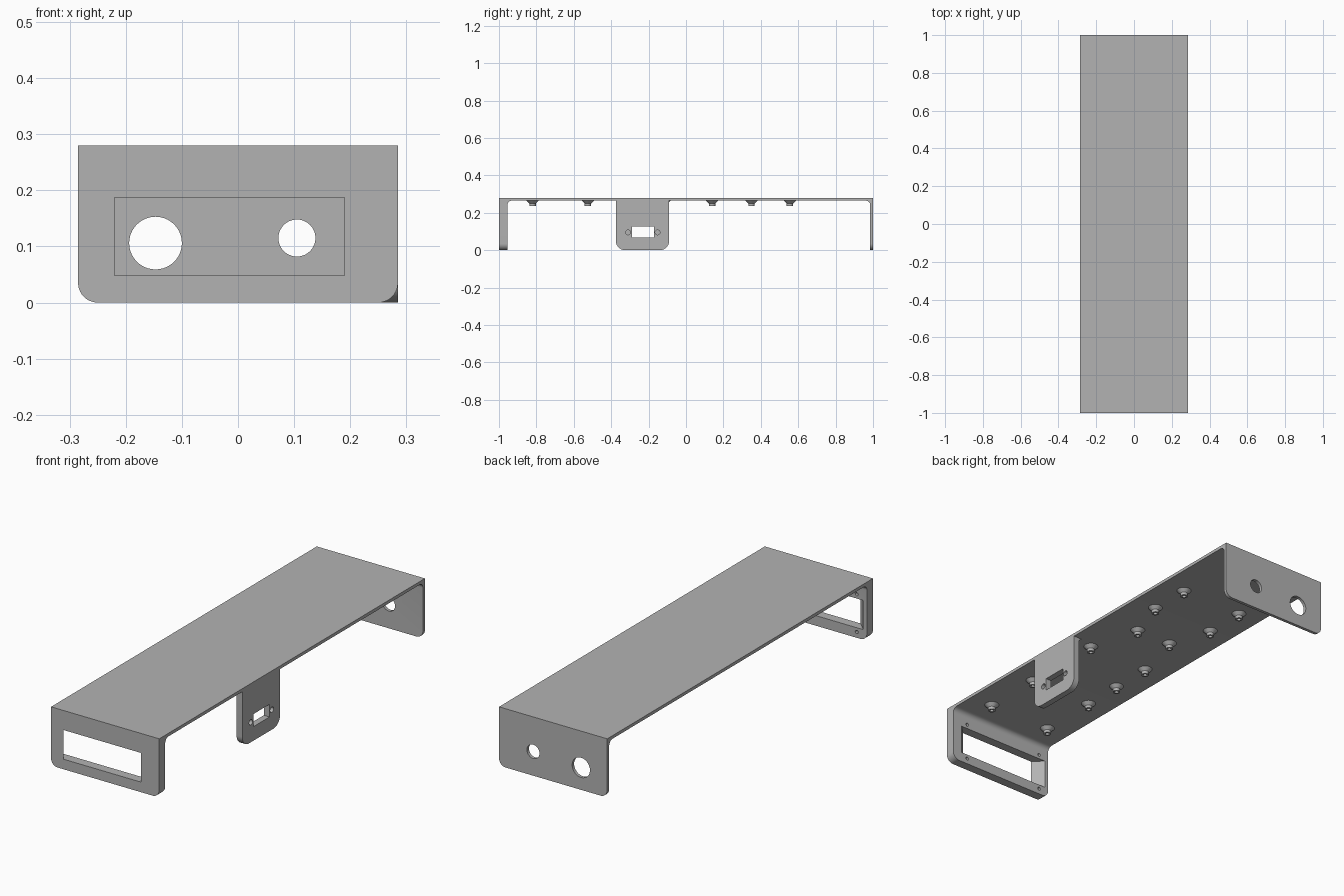
import bpy, bmesh
from math import cos, sin, radians, pi
from mathutils import Vector

old = bpy.data.objects.get("Cube")
if old:
    bpy.data.objects.remove(old, do_unlink=True)

grey = bpy.data.materials.new("light_grey")
grey.use_nodes = True
tone = (0.45, 0.45, 0.45, 1)
grey.diffuse_color = tone
grey.node_tree.nodes["Principled BSDF"].inputs["Base Color"].default_value = tone

W, H, T = 0.285, 0.28, 0.015      # half width, height, sheet thickness
UNDER = H - T                     # underside of the top plate
FRONT_IN = -0.955                 # inner face of the thick front panel


def finish(name, bm):
    bmesh.ops.recalc_face_normals(bm, faces=bm.faces)
    mesh = bpy.data.meshes.new(name)
    bm.to_mesh(mesh)
    bm.free()
    mesh.materials.append(grey)
    ob = bpy.data.objects.new(name, mesh)
    bpy.context.collection.objects.link(ob)
    return ob


def arc(cx, cy, r, a0, a1, n=10):
    angles = [radians(a0 + (a1 - a0) * i / n) for i in range(n + 1)]
    return [(cx + r * cos(a), cy + r * sin(a)) for a in angles]


def circle(cx, cy, r, n=40):
    return arc(cx, cy, r, 0, 360, n)[:-1]


def rect(u0, u1, v0, v1):
    return [(u0, v0), (u1, v0), (u1, v1), (u0, v1)]


def prism(name, outline, axis, lo, hi):
    """Extrude a flat outline along the named axis."""
    place = {"x": lambda u, v, d: (d, u, v),
             "y": lambda u, v, d: (u, d, v),
             "z": lambda u, v, d: (u, v, d)}[axis]
    bm = bmesh.new()
    face = bm.faces.new([bm.verts.new(place(u, v, lo)) for u, v in outline])
    out = bmesh.ops.extrude_face_region(bm, geom=[face])
    moved = [g for g in out["geom"] if isinstance(g, bmesh.types.BMVert)]
    bmesh.ops.translate(bm, verts=moved, vec=Vector(place(0, 0, hi - lo)))
    return finish(name, bm)


def cut(target, cutter):
    cutter.hide_render = True
    mod = target.modifiers.new("cut", "BOOLEAN")
    mod.operation, mod.solver, mod.object = "DIFFERENCE", "EXACT", cutter
    bpy.context.view_layer.objects.active = target
    bpy.ops.object.modifier_apply(modifier=mod.name)
    bpy.data.objects.remove(cutter, do_unlink=True)


def smooth(ob):
    bpy.ops.object.select_all(action="DESELECT")
    ob.select_set(True)
    bpy.context.view_layer.objects.active = ob
    bpy.ops.object.shade_smooth_by_angle(angle=radians(25))


# Bent cover: top plate, thick front panel, thin back panel, inner fillets
R = 0.025
side = [(-1, 0), (-1, H), (1, H), (1, 0), (1 - T, 0)]
side += arc(1 - T - R, UNDER - R, R, 0, 90)
side += arc(FRONT_IN + R, UNDER - R, R, 90, 180)
side += [(FRONT_IN, 0)]
cover = prism("cover", side, "x", -W, W)

# Rounded lower corners of both panels
r = 0.035
corner = [(W - r, -0.05), (W + 0.05, -0.05), (W + 0.05, r)] + arc(W - r, r, r, 0, -90)
for s in (-1, 1):
    cut(cover, prism("corner_cutter", [(s * u, v) for u, v in corner], "y", -1.1, 1.1))

# Display window, flaring sideways towards the inside
x0, x1, z0, z1 = -0.22, 0.19, 0.048, 0.187
e, d = 0.02, FRONT_IN + 1
flare = [(x0, -1 - e), (x1, -1 - e), (x1, -1),
         (x1 + d + e, FRONT_IN + e), (x0 - d - e, FRONT_IN + e), (x0, -1)]
cut(cover, prism("window_cutter", flare, "z", z0, z1))

# Blind screw holes around the window
mx, mz = (x0 + x1) / 2, (z0 + z1) / 2
for sx in (-1, 1):
    for sz in (-1, 1):
        hole = circle(mx + sx * 0.216, mz + sz * 0.09, 0.008, 16)
        cut(cover, prism("screw_cutter", hole, "y", FRONT_IN - 0.02, FRONT_IN + 0.02))

# Round openings in the back panel
for x, z, rad in ((-0.147, 0.106, 0.047), (0.105, 0.115, 0.033)):
    cut(cover, prism("opening_cutter", circle(x, z, rad), "y", 0.9, 1.1))
smooth(cover)

# Side tab with connector slot and two blind screw holes
y0, y1, r, tab_in = -0.375, -0.09, 0.05, W - 0.03
outline = arc(y0 + r, r, r, 180, 270) + arc(y1 - r, r, r, 270, 360)
outline += [(y1, UNDER), (y0, UNDER)]
tab = prism("side_tab", outline, "x", tab_in, W)
cut(tab, prism("slot_cutter", rect(-0.29, -0.17, 0.067, 0.127), "x", 0.2, 0.4))
for y in (-0.31, -0.152):
    cut(tab, prism("screw_cutter", circle(y, 0.095, 0.013, 24), "x", W - 0.022, W + 0.05))
smooth(tab)

# Fillet between tab and plate
fillet = [(tab_in, UNDER)] + arc(tab_in - 0.02, UNDER - 0.02, 0.02, 0, 90)
smooth(prism("tab_fillet", fillet, "y", y0, y1))


# Hollow conical standoffs under the plate
def standoff(name, x, y):
    profile = [(0.033, UNDER), (0.017, 0.249), (0.017, 0.235),
               (0.009, 0.235), (0.009, 0.26), (0, 0.26)]
    bm = bmesh.new()
    verts = [bm.verts.new((rad, 0, z)) for rad, z in profile]
    edges = [bm.edges.new(pair) for pair in zip(verts, verts[1:])]
    bmesh.ops.spin(bm, geom=verts + edges, cent=(0, 0, 0), axis=(0, 0, 1),
                   angle=2 * pi, steps=28)
    bmesh.ops.remove_doubles(bm, verts=bm.verts, dist=0.0002)
    bmesh.ops.translate(bm, verts=bm.verts, vec=(x, y, 0))
    ob = finish(name, bm)
    # An open shell needs its outer cone facing outwards
    cone = max(ob.data.polygons, key=lambda p: p.area)
    if cone.normal.dot(cone.center - Vector((x, y, cone.center.z))) < 0:
        ob.data.flip_normals()
    smooth(ob)


rows = ((-0.82, 0.167), (-0.525, 0.167), (-0.32, 0.163), (-0.115, 0.163),
        (0.14, 0.095), (0.35, 0.165), (0.555, 0.165))
for i, (y, x) in enumerate(rows):
    standoff(f"standoff_left_{i + 1}", x, y)
    standoff(f"standoff_right_{i + 1}", -x, y)
